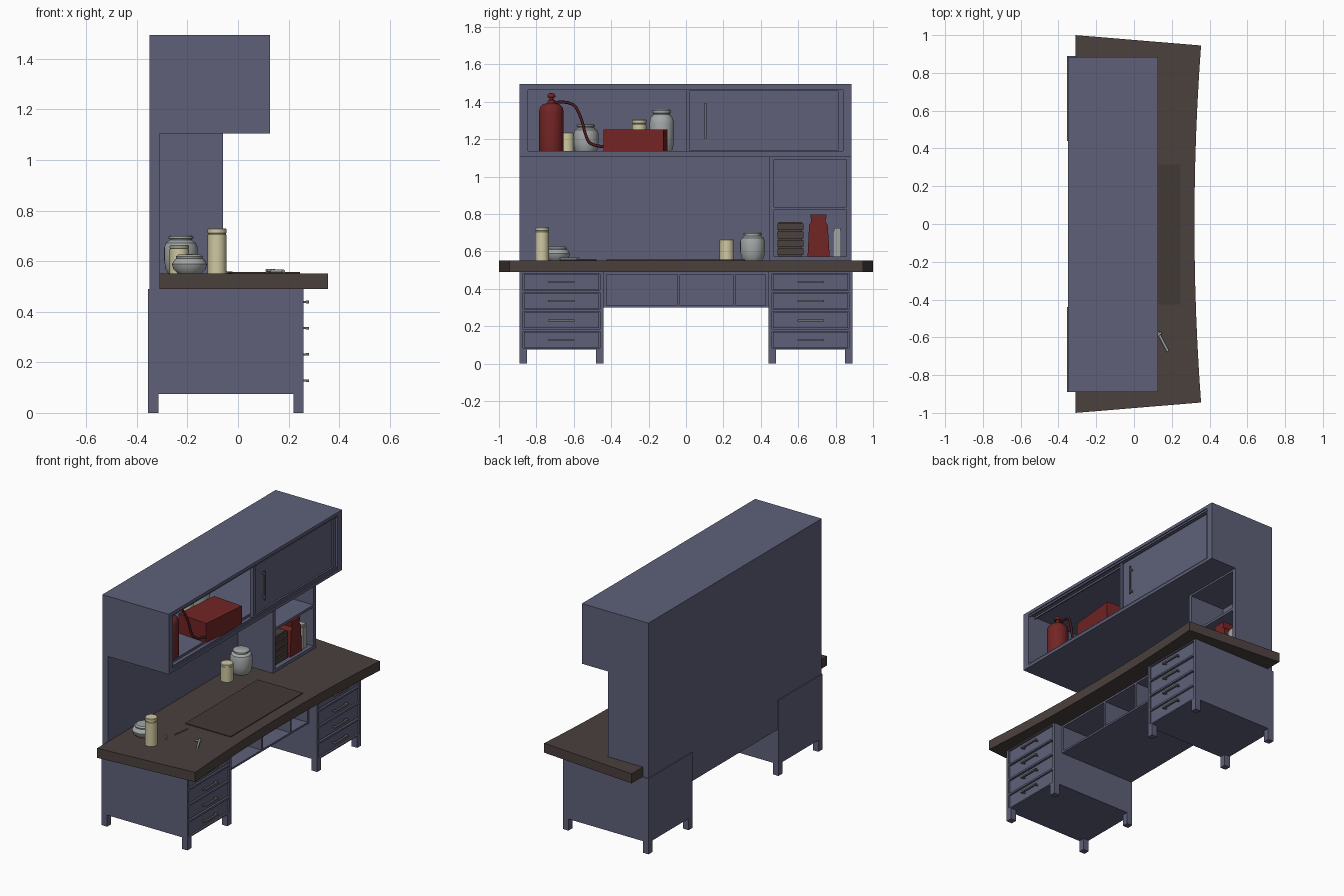
import bpy, bmesh, math
from mathutils import Matrix, Vector


def material(name, rgb):
    m = bpy.data.materials.new(name)
    m.diffuse_color = (*rgb, 1)
    return m


BLUE = material("slate_blue_paint", (0.112, 0.118, 0.19))
BROWN = material("dark_brown_wood", (0.07, 0.052, 0.047))
MAT = material("brown_leather", (0.055, 0.04, 0.036))
RED = material("red_paint", (0.17, 0.018, 0.018))
HOSE = material("dark_red_rubber", (0.07, 0.01, 0.012))
CREAM = material("cream_enamel", (0.62, 0.58, 0.36))
GREY = material("light_grey_ceramic", (0.36, 0.38, 0.38))
METAL = material("grey_metal", (0.15, 0.15, 0.16))


def finish(name, bm, mat, smooth=False):
    bmesh.ops.recalc_face_normals(bm, faces=bm.faces)
    me = bpy.data.meshes.new(name)
    bm.to_mesh(me)
    bm.free()
    ob = bpy.data.objects.new(name, me)
    bpy.context.collection.objects.link(ob)
    me.materials.append(mat)
    if smooth:
        bpy.ops.object.select_all(action='DESELECT')
        ob.select_set(True)
        bpy.context.view_layer.objects.active = ob
        bpy.ops.object.shade_smooth_by_angle(angle=math.radians(35))
    return ob


def boxes(name, mat, *dims):
    """One object from boxes given as (x0, x1, y0, y1, z0, z1)."""
    bm = bmesh.new()
    for d in dims:
        lo, hi = Vector(d[0::2]), Vector(d[1::2])
        size = [abs(v) for v in hi - lo]
        bmesh.ops.create_cube(bm, size=1, matrix=Matrix.Translation((lo + hi) / 2) @ Matrix.Diagonal((*size, 1)))
    return finish(name, bm, mat)


def prism(name, mat, pts, vec):
    """Extrude a flat outline along vec."""
    bm = bmesh.new()
    f = bm.faces.new([bm.verts.new(p) for p in pts])
    new = bmesh.ops.extrude_face_region(bm, geom=[f])["geom"]
    bmesh.ops.translate(bm, vec=vec, verts=[v for v in new if isinstance(v, bmesh.types.BMVert)])
    return finish(name, bm, mat)


def lathe(name, mat, x, y, z, profile, steps=32):
    bm = bmesh.new()
    vs = [bm.verts.new((x + r, y, z + h)) for r, h in profile]
    es = [bm.edges.new(p) for p in zip(vs, vs[1:])]
    bmesh.ops.spin(bm, geom=vs + es, cent=(x, y, 0), axis=(0, 0, 1), angle=math.tau, steps=steps)
    bmesh.ops.remove_doubles(bm, verts=bm.verts, dist=1e-5)
    return finish(name, bm, mat, True)


def tube(name, mat, pts, r, kind='POLY'):
    cu = bpy.data.curves.new(name, 'CURVE')
    cu.dimensions, cu.bevel_depth, cu.bevel_resolution, cu.use_fill_caps = '3D', r, 2, True
    sp = cu.splines.new(kind)
    sp.points.add(len(pts) - 1)
    for p, c in zip(sp.points, pts):
        p.co = (*c, 1)
    if kind == 'NURBS':
        sp.use_endpoint_u, sp.order_u = True, 3
    ob = bpy.data.objects.new(name, cu)
    bpy.context.collection.objects.link(ob)
    cu.materials.append(mat)
    bpy.ops.object.select_all(action='DESELECT')
    ob.select_set(True)
    bpy.context.view_layer.objects.active = ob
    bpy.ops.object.convert(target='MESH')


def can(name, x, y, z, r, h):
    lathe(name, CREAM, x, y, z, [(0, 0), (r, 0), (r, h * .86), (r * .95, h * .87), (r * .95, h * .89),
                                 (r, h * .9), (r, h * .98), (r * .93, h), (0, h)])


def jar(name, x, y, z, r, h):
    lathe(name, GREY, x, y, z, [(0, 0), (r * .75, 0), (r * .92, h * .12), (r, h * .35), (r, h * .68), (r * .9, h * .8),
                                (r * .66, h * .87), (r * .66, h * .9), (r * .75, h * .91), (r * .75, h * .96),
                                (r * .6, h), (0, h)])


# worktop with splayed ends and a hollow front edge
front = [(0.32 + 0.035 * (t / 6) ** 2, 0.945 * t / 6, 0.49) for t in range(-6, 7)]
prism("worktop", BROWN, [(-0.31, -1, 0.49)] + front + [(-0.31, 1, 0.49)], (0, 0, 0.062))
boxes("desk_mat", MAT, (-0.08, 0.245, -0.425, 0.315, 0.55, 0.557))

# drawer pedestals with legs, recessed drawers and bar handles
for s, side in ((-1, "left"), (1, "right")):
    a, b = s * 0.44, s * 0.89
    rails = [(0.23, 0.26, a, b, z0, z1) for z0, z1 in
             ((0.075, 0.083), (0.173, 0.185), (0.278, 0.29), (0.382, 0.393), (0.483, 0.49))]
    boxes(side + "_pedestal", BLUE, (-0.355, 0.235, a, b, 0.075, 0.49),
          (0.235, 0.26, a, s * 0.459, 0.075, 0.49), (0.235, 0.26, s * 0.871, b, 0.075, 0.49), *rails)
    boxes(side + "_legs", BLUE, *[(x, x + 0.04, y, y + s * 0.04, 0, 0.075)
                                  for x in (-0.355, 0.22) for y in (a, s * 0.85)])
    for i in range(4):
        z = 0.128 + i * 0.1035
        boxes(f"{side}_drawer_{i + 1}", BLUE, (0.23, 0.253, s * 0.464, s * 0.866, z - 0.041, z + 0.041))
        y = s * 0.667
        boxes(f"{side}_handle_{i + 1}", METAL, (0.268, 0.28, y - 0.07, y + 0.07, z - 0.005, z + 0.005),
              *[(0.25, 0.27, y + k - 0.005, y + k + 0.005, z - 0.004, z + 0.004) for k in (-0.06, 0.06)])

# open cubbies under the worktop
boxes("cubby_shelf", BLUE, (-0.35, 0.2, -0.44, 0.44, 0.3, 0.312), (-0.31, 0.2, -0.44, 0.44, 0.478, 0.49),
      *[(-0.31, 0.2, y - 0.007, y + 0.007, 0.312, 0.478) for y in (-0.433, -0.038, 0.257, 0.433)])

# back panel
boxes("back_panel", BLUE, (-0.35, -0.31, -0.89, 0.885, 0.3, 1.105))

# small shelf unit on the worktop
boxes("shelf_unit", BLUE, (-0.31, -0.06, 0.445, 0.47, 0.55, 1.105), (-0.31, -0.06, 0.857, 0.885, 0.55, 1.105),
      *[(-0.31, -0.06, 0.47, 0.857, z0, z1) for z0, z1 in ((0.55, 0.572), (0.822, 0.838), (1.093, 1.105))])

# upper cabinet, sliding door on the right half
boxes("upper_cabinet", BLUE, (-0.35, -0.32, -0.89, 0.885, 1.105, 1.495),
      (-0.32, 0.127, -0.89, 0.885, 1.105, 1.125), (-0.32, 0.127, -0.89, 0.885, 1.475, 1.495),
      (-0.32, 0.127, -0.89, -0.845, 1.125, 1.475), (-0.32, 0.127, 0.84, 0.885, 1.125, 1.475))
boxes("door_rails", BLUE, *[(x, x + 0.008, -0.845, 0.84, z, z + 0.012)
                            for x in (0.07, 0.112) for z in (1.125, 1.463)])
boxes("sliding_door", BLUE, (0.085, 0.1, 0, 0.84, 1.125, 1.475),
      (0.1, 0.111, 0, 0.02, 1.125, 1.475), (0.1, 0.111, 0.815, 0.84, 1.125, 1.475),
      (0.1, 0.111, 0.02, 0.815, 1.125, 1.142), (0.1, 0.111, 0.02, 0.815, 1.458, 1.475))
boxes("door_handle", METAL, (0.115, 0.125, 0.1, 0.11, 1.205, 1.395),
      *[(0.098, 0.117, 0.101, 0.109, z, z + 0.01) for z in (1.22, 1.37)])

# fire extinguisher
lathe("extinguisher", RED, 0, -0.72, 1.125,
      [(0, 0), (0.063, 0), (0.065, 0.01), (0.065, 0.225), (0.06, 0.247), (0.045, 0.262), (0.022, 0.268),
       (0.018, 0.285), (0.011, 0.287), (0.011, 0.298), (0.021, 0.3), (0.021, 0.31), (0.014, 0.32), (0, 0.322)])
tube("extinguisher_hose", HOSE, [(0, -0.71, 1.395), (0.01, -0.61, 1.41), (0.03, -0.56, 1.32),
                                 (0.04, -0.53, 1.19), (0.06, -0.49, 1.165), (0.07, -0.44, 1.16)], 0.008, 'NURBS')

# red box set slightly askew
prism("red_box", RED, [(0.08, -0.44, 1.125), (0.112, -0.12, 1.125), (-0.1, -0.1, 1.125), (-0.132, -0.42, 1.125)],
      (0, 0, 0.126))

# cans and jars in the upper cabinet
can("upper_can_1", -0.12, -0.635, 1.125, 0.036, 0.11)
jar("upper_jar_1", -0.13, -0.535, 1.125, 0.066, 0.157)
can("upper_can_2", -0.19, -0.25, 1.125, 0.038, 0.18)
jar("upper_jar_2", -0.19, -0.13, 1.125, 0.066, 0.237)

# cans, jar and bowl on the worktop
can("tall_can", -0.083, -0.77, 0.55, 0.037, 0.18)
can("short_can", -0.232, 0.218, 0.55, 0.038, 0.113)
jar("worktop_jar", -0.226, 0.356, 0.55, 0.066, 0.153)
lathe("worktop_bowl", GREY, -0.192, -0.69, 0.55,
      [(0, 0), (0.045, 0), (0.064, 0.018), (0.069, 0.038), (0.06, 0.055), (0.052, 0.06), (0.054, 0.068),
       (0.045, 0.076), (0, 0.078)])

# small tools
tube("spanner", GREY, [(0.125, -0.57, 0.56), (0.18, -0.675, 0.56)], 0.007)
tube("spanner_head", GREY, [(0.112, -0.6, 0.563), (0.145, -0.575, 0.563)], 0.006)
tube("pick", GREY, [(-0.085, -0.62, 0.556), (-0.045, -0.67, 0.556)], 0.005)
tube("rod", METAL, [(-0.04, -0.59, 0.556), (-0.025, -0.48, 0.556)], 0.004)

# objects in the shelf unit
boxes("ribbed_case", BROWN, (-0.22, -0.09, 0.495, 0.62, 0.572, 0.757),
      *[(-0.225, -0.08, 0.49, 0.628, z, z + 0.036) for z in (0.58, 0.625, 0.67, 0.715)])
prism("red_canister", RED, [(-0.2, y, z) for y, z in
      ((0.65, 0.572), (0.768, 0.572), (0.758, 0.74), (0.745, 0.76), (0.752, 0.797), (0.664, 0.797),
       (0.67, 0.76), (0.658, 0.74))], (0.12, 0, 0))
boxes("grey_tin", GREY, (-0.2, -0.085, 0.785, 0.83, 0.572, 0.71), (-0.195, -0.09, 0.79, 0.825, 0.71, 0.725))
